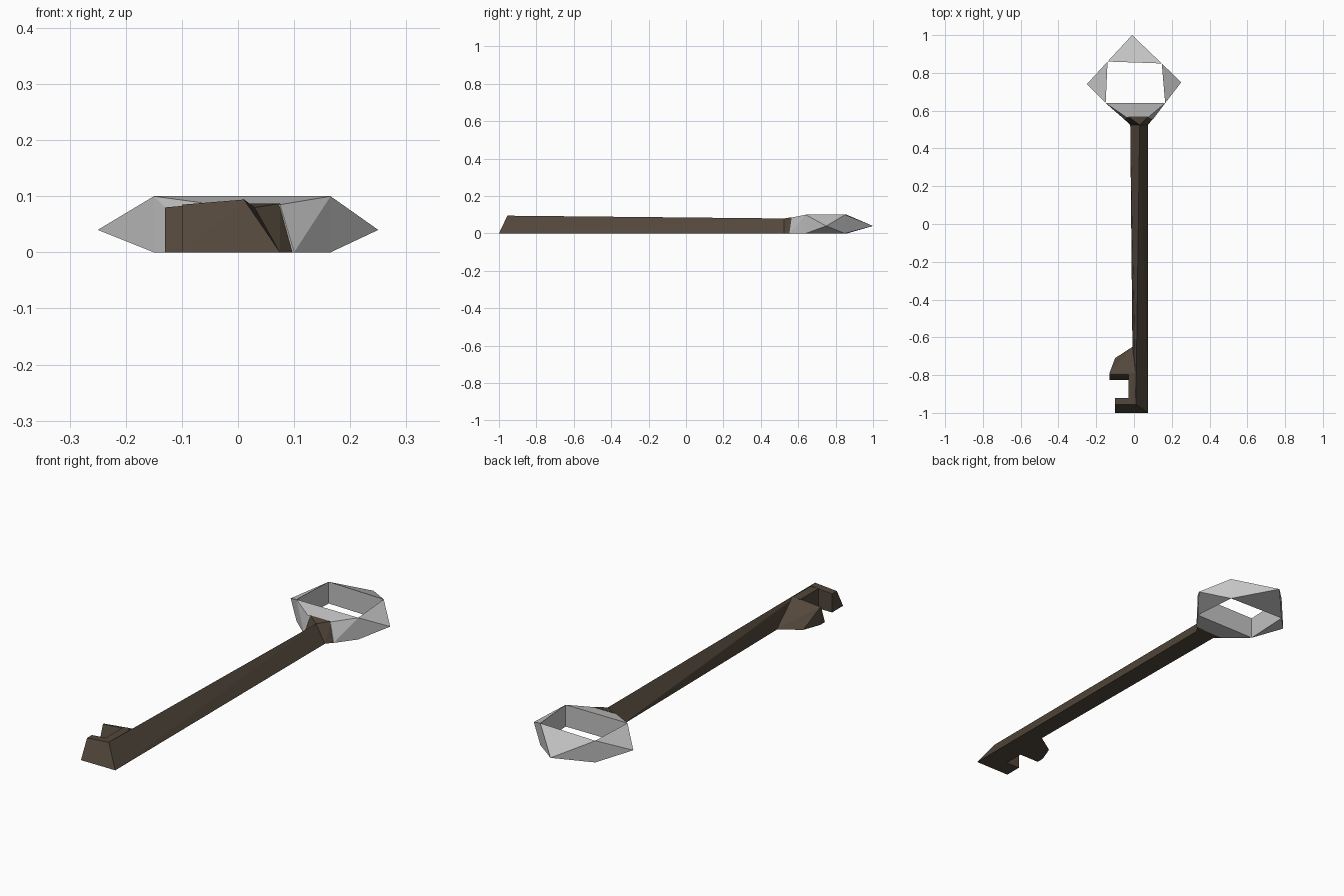
import bpy
import bmesh

cube = bpy.data.objects.get("Cube")
if cube:
    bpy.data.objects.remove(cube, do_unlink=True)


def make_material(name, rgb):
    mat = bpy.data.materials.new(name)
    mat.use_nodes = True
    color = (*rgb, 1)
    mat.diffuse_color = color
    mat.node_tree.nodes["Principled BSDF"].inputs["Base Color"].default_value = color
    return mat


grey = make_material("pale grey metal", (0.55, 0.55, 0.55))
brown = make_material("dark brown iron", (0.085, 0.063, 0.044))


def solid(name, points, mat):
    """Flat-faced convex block through the given corner points."""
    bm = bmesh.new()
    for p in points:
        bm.verts.new(p)
    result = bmesh.ops.convex_hull(bm, input=bm.verts[:])
    loose = [g for g in result["geom_interior"] if isinstance(g, bmesh.types.BMVert)]
    bmesh.ops.delete(bm, geom=loose, context='VERTS')
    bmesh.ops.dissolve_limit(bm, angle_limit=0.01, verts=bm.verts[:], edges=bm.edges[:])
    bmesh.ops.recalc_face_normals(bm, faces=bm.faces[:])
    mesh = bpy.data.meshes.new(name)
    bm.to_mesh(mesh)
    bm.free()
    mesh.materials.append(mat)
    obj = bpy.data.objects.new(name, mesh)
    bpy.context.collection.objects.link(obj)
    return obj


def upright(corner, height=0.1):
    """Bottom and top points of a vertical edge."""
    return [(*corner, 0), (*corner, height)]


# Handle ring: pyramids around a four-sided hole
back_left, back_right = (0.147, 0.85), (-0.14, 0.86)
front_left, front_right = (0.165, 0.64), (-0.15, 0.64)
for name, a, b, tip in (
        ("handle_back", back_left, back_right, (-0.01, 1.0)),
        ("handle_left", back_left, front_left, (0.25, 0.75)),
        ("handle_right", back_right, front_right, (-0.25, 0.74))):
    solid(name, upright(a) + upright(b) + [(*tip, 0.04)], grey)

# Handle front, narrowing toward the shaft
solid("handle_front", upright(front_left) + upright(front_right) + [
    (-0.05, 0.553, 0), (0.1, 0.553, 0), (-0.04, 0.565, 0.085), (0.075, 0.565, 0.085)], grey)

# Shaft with a triangular section and a slanted end
solid("shaft", [
    (-0.005, -1, 0), (0.075, -1, 0), (0.01, -0.955, 0.095),
    (-0.02, 0.53, 0), (0.075, 0.53, 0), (0.03, 0.53, 0.08)], brown)

# Collar flaring from the shaft into the handle
solid("collar", [
    (-0.02, 0.525, 0), (0.075, 0.525, 0), (0.03, 0.525, 0.08),
    (-0.055, 0.557, 0), (0.1, 0.557, 0), (-0.03, 0.568, 0.087), (0.075, 0.568, 0.087)], brown)

# Bit: end tooth, web and slanted rear tooth
solid("end_tooth", [
    (x, y, z) for x, top in ((-0.1, 0.085), (0.01, 0.094))
    for y, z in ((-1, 0), (-0.955, top), (-0.92, top), (-0.92, 0))], brown)
solid("bit_web", [
    (x, y, z) for x in (-0.03, 0.01) for y in (-0.93, -0.79) for z in (0, 0.091)], brown)
solid("rear_tooth", [
    (-0.13, -0.825, 0), (0.01, -0.825, 0), (-0.13, -0.797, 0.08), (0.01, -0.797, 0.093),
    (-0.13, -0.79, 0), (-0.13, -0.79, 0.08), (0.01, -0.785, 0.093),
    (-0.1, -0.71, 0), (0, -0.645, 0)], brown)
